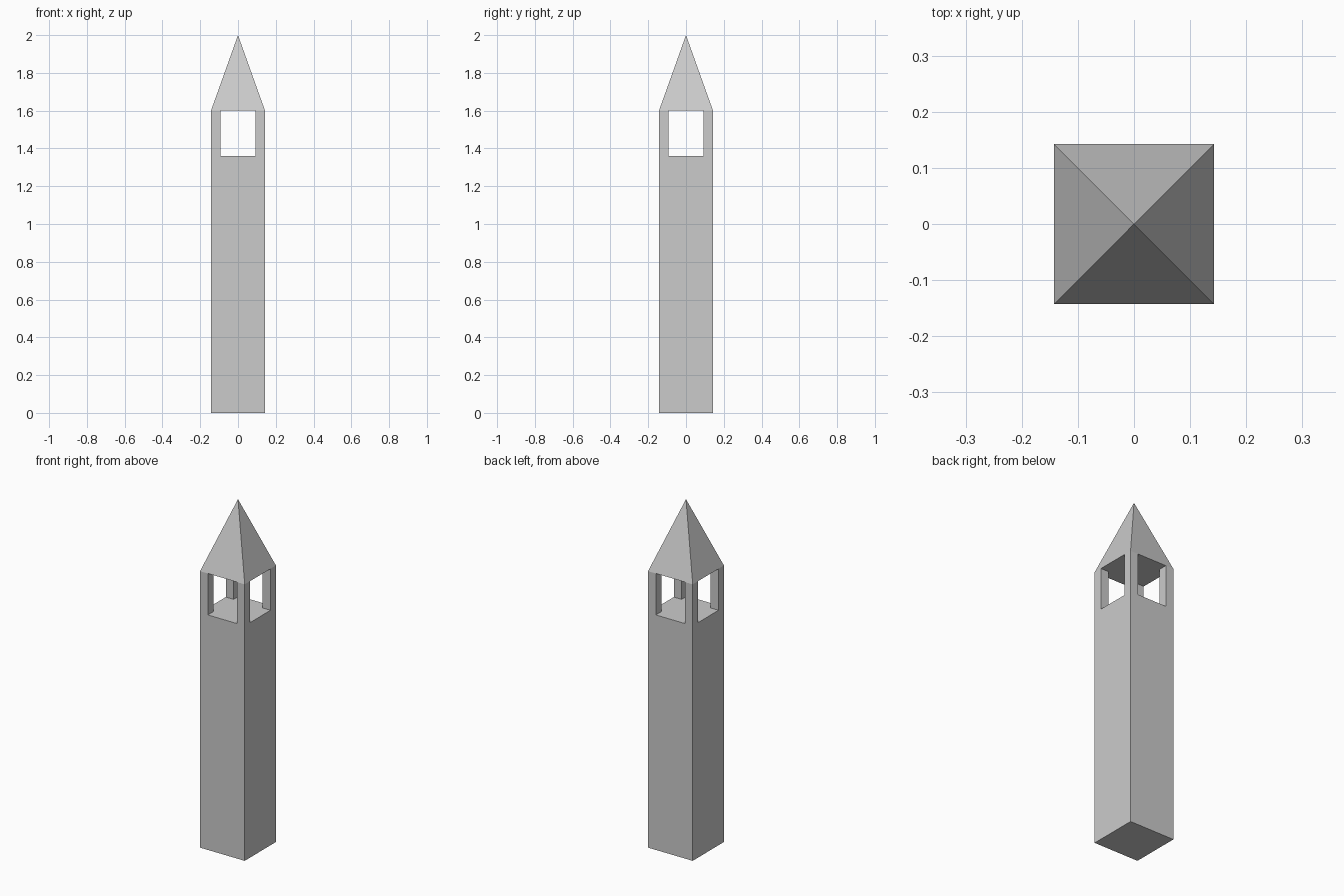
import bpy
import math

if "Cube" in bpy.data.objects:
    bpy.data.objects.remove(bpy.data.objects["Cube"])

HALF = 0.143      # half width of the tower
POST = 0.05       # thickness of the belfry posts
SILL, EAVE, TOP = 1.36, 1.6, 2.0


def box(name, x0, x1, y0, y1, z0, z1):
    bpy.ops.mesh.primitive_cube_add(
        size=1, location=((x0 + x1) / 2, (y0 + y1) / 2, (z0 + z1) / 2))
    ob = bpy.context.object
    ob.name = name
    ob.scale = (x1 - x0, y1 - y0, z1 - z0)
    bpy.ops.object.transform_apply(location=True, rotation=False, scale=True)
    return ob


# Shaft
box("tower_shaft", -HALF, HALF, -HALF, HALF, 0, SILL)

# Corner post, mirrored to all four corners around the belfry openings
posts = box("belfry_posts", HALF - POST, HALF, HALF - POST, HALF, SILL, EAVE)
posts.location = (0, 0, 0)
bpy.ops.object.transform_apply(location=True, rotation=True, scale=True)
mirror = posts.modifiers.new("Mirror", 'MIRROR')
mirror.use_axis = (True, True, False)
mirror.use_mirror_merge = False

# Pyramid spire with a flat underside
bpy.ops.mesh.primitive_cone_add(
    vertices=4, radius1=HALF * math.sqrt(2), radius2=0, depth=TOP - EAVE,
    location=(0, 0, (TOP + EAVE) / 2), rotation=(0, 0, math.pi / 4))
bpy.context.object.name = "spire_roof"
bpy.ops.object.transform_apply(location=False, rotation=True, scale=True)
